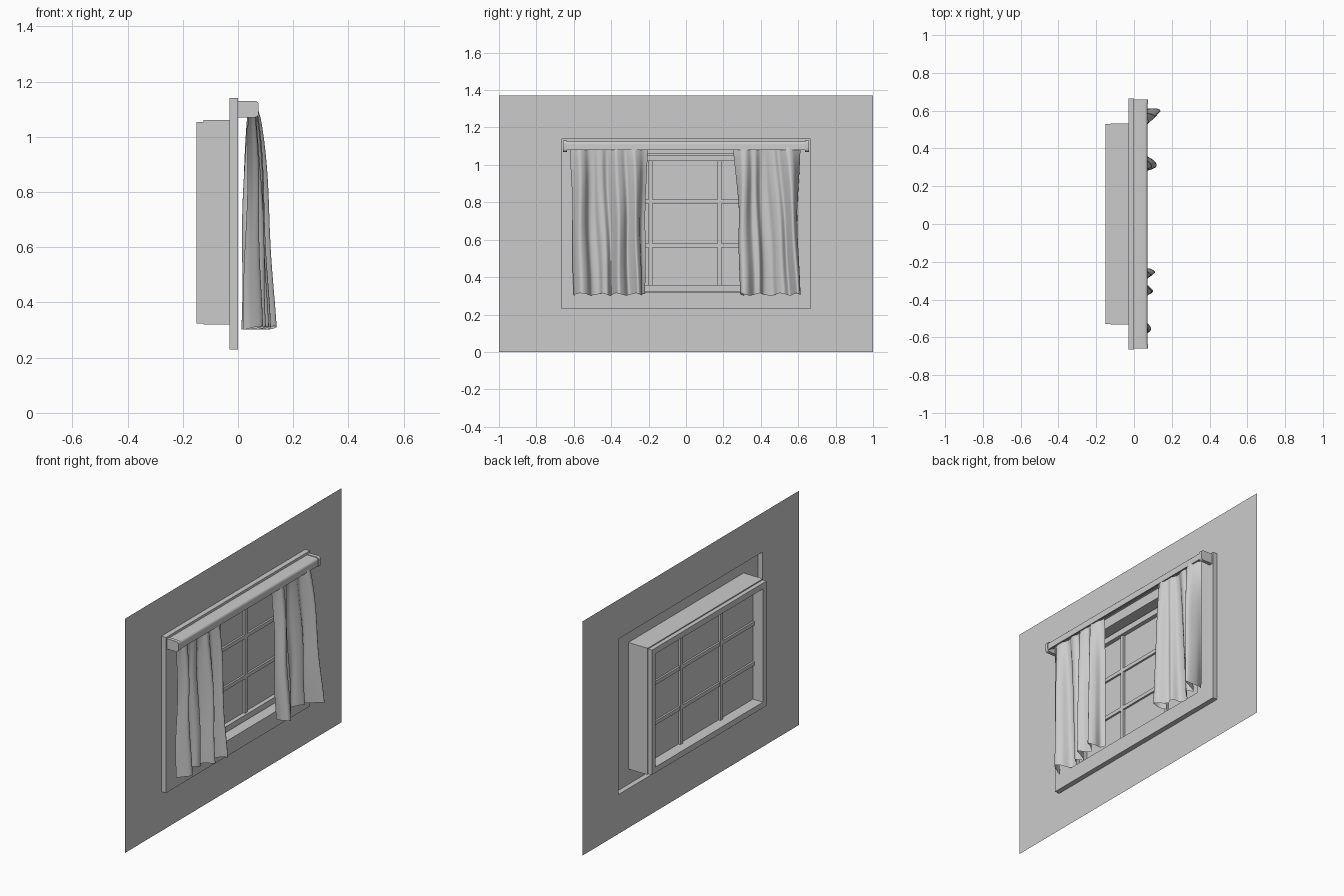
import bpy, bmesh, math
from mathutils import Vector

if "Cube" in bpy.data.objects:
    bpy.data.objects.remove(bpy.data.objects["Cube"])


def make(name, verts, faces, smooth=None):
    me = bpy.data.meshes.new(name)
    me.from_pydata(verts, [], faces)
    ob = bpy.data.objects.new(name, me)
    bpy.context.collection.objects.link(ob)
    bm = bmesh.new()
    bm.from_mesh(me)
    bmesh.ops.recalc_face_normals(bm, faces=bm.faces)
    bm.to_mesh(me)
    bm.free()
    if smooth:
        bpy.ops.object.select_all(action='DESELECT')
        bpy.context.view_layer.objects.active = ob
        ob.select_set(True)
        bpy.ops.object.shade_smooth_by_angle(angle=math.radians(smooth))
    return ob


def rings(name, loops, closed=False):
    """Bridge rectangles given as (x, half width, bottom, top)."""
    verts, faces = [], []
    for x, w, z0, z1 in loops:
        verts += [(x, -w, z0), (x, w, z0), (x, w, z1), (x, -w, z1)]
    n = len(loops)
    for i in range(n if closed else n - 1):
        a, b = i * 4, (i + 1) % n * 4
        for k in range(4):
            j = (k + 1) % 4
            faces.append((a + k, a + j, b + j, b + k))
    return make(name, verts, faces)


def extrude_y(name, profile, y0, y1, smooth=None):
    """Extrude an (x, z) outline along y."""
    n = len(profile)
    verts = [(x, y, z) for y in (y0, y1) for x, z in profile]
    faces = [(k, (k + 1) % n, n + (k + 1) % n, n + k) for k in range(n)]
    faces += [tuple(range(n)), tuple(range(n, 2 * n))]
    return make(name, verts, faces, smooth)


def box(name, x0, x1, y0, y1, z0, z1):
    return extrude_y(name, [(x0, z0), (x1, z0), (x1, z1), (x0, z1)], y0, y1)


# Wall sheet with the window hole
rings("wall", [(-.03, 1, 0, 1.37), (-.03, .665, .23, 1.14)])

# Raised casing around the opening, and the reveal behind it
rings("casing", [(-.03, .665, .23, 1.14), (0, .665, .23, 1.14), (0, .533, .32, 1.06)])
rings("window_reveal", [(0, .533, .32, 1.06), (-.125, .533, .32, 1.06), (-.125, .528, .325, 1.053)])

# Sash frame
F = (.53, .324, 1.054)
G = (.497, .358, 1.02)
rings("window_frame", [(-.15, *F), (-.06, *F), (-.06, *G), (-.15, *G)], closed=True)

# Glass and glazing bars
make("glass", [(-.085, -.5, .355), (-.085, .5, .355), (-.085, .5, 1.025), (-.085, -.5, 1.025)], [(0, 1, 2, 3)])
for i, y in enumerate((-.19, .18)):
    box(f"vertical_bar_{i}", -.098, -.072, y - .011, y + .011, .35, 1.03)
for i, z in enumerate((.57, .805)):
    box(f"horizontal_bar_{i}", -.096, -.074, -.5, .5, z - .011, z + .011)


# Curtain valance: front cover, end caps, rail
def arc(cx, cz, r, a0, a1, n=5):
    return [(cx + r * math.cos(math.radians(a0 + (a1 - a0) * i / n)),
             cz + r * math.sin(math.radians(a0 + (a1 - a0) * i / n))) for i in range(n + 1)]


extrude_y("valance_cover", [(0, 1.126)] + arc(.056, 1.11, .016, 90, 0) +
          [(.072, 1.08), (.064, 1.08)] + arc(.056, 1.11, .008, 0, 90) + [(0, 1.118)], -.64, .64, 35)
cap = [(0, 1.07)] + arc(.06, 1.085, .015, -90, 0) + arc(.06, 1.115, .015, 0, 90) + [(0, 1.13)]
for side in (-1, 1):
    extrude_y("valance_cap_" + ("left" if side < 0 else "right"), cap, side * .637, side * .658, 35)
box("curtain_rail", .04, .06, -.637, .637, 1.093, 1.107)


# Curtains: folded hem outline lofted up to a gentler heading
def spline(pts, per=6):
    p = [Vector(q) for q in pts]
    p = [2 * p[0] - p[1]] + p + [2 * p[-1] - p[-2]]
    out = []
    for i in range(1, len(p) - 2):
        for s in range(per):
            t = s / per
            a, b, c, d = p[i - 1:i + 3]
            out.append(.5 * (2 * b + (c - a) * t + (2 * a - 5 * b + 4 * c - d) * t * t
                             + (3 * b - a - 3 * c + d) * t ** 3))
    return out + [p[-2]]


def curtain(name, hem, top0, top1, rows=28):
    line = spline(hem)
    n = len(line)
    verts, faces = [], []
    for r in range(rows + 1):
        t = r / rows
        for k, (y, x) in enumerate(line):
            u = k / (n - 1)
            ty, tx = top0 + (top1 - top0) * u, .05 + (x - .06) * .3
            f, g = t ** .65, t ** .9
            sway = .006 * math.sin(math.pi * t) * math.sin(9 * u + 5 * t)
            drop = .302 + .012 * math.sin(14 * u) ** 2
            verts.append((max(.004, tx + (x - tx) * f + sway), ty + (y - ty) * g + sway,
                          1.095 + (drop - 1.095) * t))
    for r in range(rows):
        for k in range(n - 1):
            a = r * n + k
            faces.append((a, a + 1, a + n + 1, a + n))
    return make(name, verts, faces, 60)


curtain("left_curtain", [(-.60, .02), (-.59, .05), (-.56, .09), (-.525, .07), (-.505, .02), (-.465, .015),
                         (-.445, .045), (-.42, .05), (-.40, .02), (-.385, .05), (-.36, .10), (-.33, .08),
                         (-.305, .045), (-.275, .08), (-.255, .112), (-.235, .08), (-.24, .035), (-.22, .015)],
        -.622, -.205)
curtain("right_curtain", [(.31, .03), (.29, .07), (.30, .115), (.33, .112), (.365, .065), (.395, .065),
                          (.415, .02), (.465, .015), (.49, .045), (.525, .065), (.555, .045), (.575, .09),
                          (.595, .138), (.61, .125), (.61, .07), (.59, .02)],
        .25, .612)
